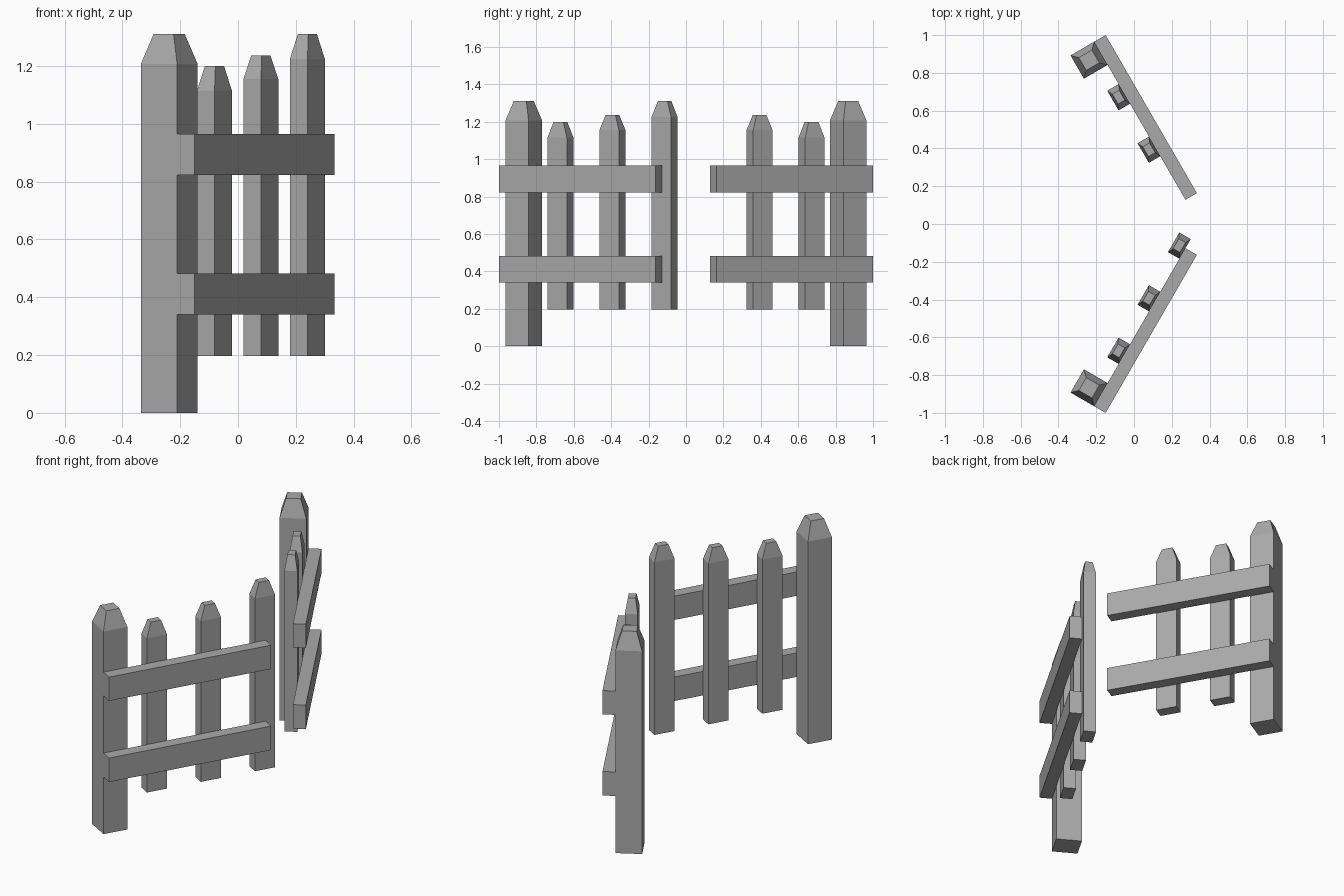
import bpy
import bmesh
from mathutils import Vector

cube = bpy.data.objects.get("Cube")
if cube:
    bpy.data.objects.remove(cube, do_unlink=True)

GREY = (0.4, 0.4, 0.4, 1)
mat = bpy.data.materials.new("plain grey")
mat.use_nodes = True
mat.diffuse_color = GREY
mat.node_tree.nodes["Principled BSDF"].inputs["Base Color"].default_value = GREY

# Each fence panel has its own frame: along the rails, and inward across them
CORNER = Vector((-0.15, -1.0, 0))
ALONG = Vector((0.5, 0.866, 0))
INWARD = Vector((-0.866, 0.5, 0))
RAIL_DEPTH = 0.07


def board(name, side, u, n, z, tip=None, taper=(1, 1)):
    """Box spanning u, n and z in panel space, with an optional tapered tip."""
    cu, cn = sum(u) / 2, sum(n) / 2
    levels = [(z[0], 1, 1), (z[1], 1, 1)]
    if tip:
        levels.append((tip, *taper))
    bm = bmesh.new()
    rings = []
    for height, su, sn in levels:
        ring = []
        for a, b in ((-1, -1), (1, -1), (1, 1), (-1, 1)):
            p = CORNER + ALONG * (cu + a * su * (u[1] - u[0]) / 2)
            p += INWARD * (cn + b * sn * (n[1] - n[0]) / 2)
            ring.append(bm.verts.new((p.x, p.y * side, height)))
        rings.append(ring)
    bm.faces.new(rings[0])
    bm.faces.new(rings[-1])
    for low, high in zip(rings, rings[1:]):
        for i in range(4):
            j = (i + 1) % 4
            bm.faces.new((low[i], low[j], high[j], high[i]))
    bmesh.ops.recalc_face_normals(bm, faces=bm.faces)
    mesh = bpy.data.meshes.new(name)
    bm.to_mesh(mesh)
    bm.free()
    mesh.materials.append(mat)
    obj = bpy.data.objects.new(name, mesh)
    bpy.context.collection.objects.link(obj)


# Picket start along the rail, shoulder height, tip height
PICKETS = [(0.259, 1.115, 1.2), (0.58, 1.155, 1.237), (0.902, 1.225, 1.31)]

# The back panel mirrors the front one but lacks the last picket
for label, side, count in (("front", 1, 3), ("back", -1, 2)):
    board(label + "_post", side, (0, 0.142), (RAIL_DEPTH, 0.215),
          (0, 1.207), 1.31, (0.55, 0.55))
    board(label + "_lower_rail", side, (0, 0.966), (0, RAIL_DEPTH), (0.34, 0.483))
    board(label + "_upper_rail", side, (0, 0.966), (0, RAIL_DEPTH), (0.823, 0.965))
    for i, (start, shoulder, tip) in enumerate(PICKETS[:count], 1):
        board(f"{label}_picket_{i}", side, (start, start + 0.12),
              (RAIL_DEPTH, 0.14), (0.197, shoulder), tip, (0.5, 0.6))
